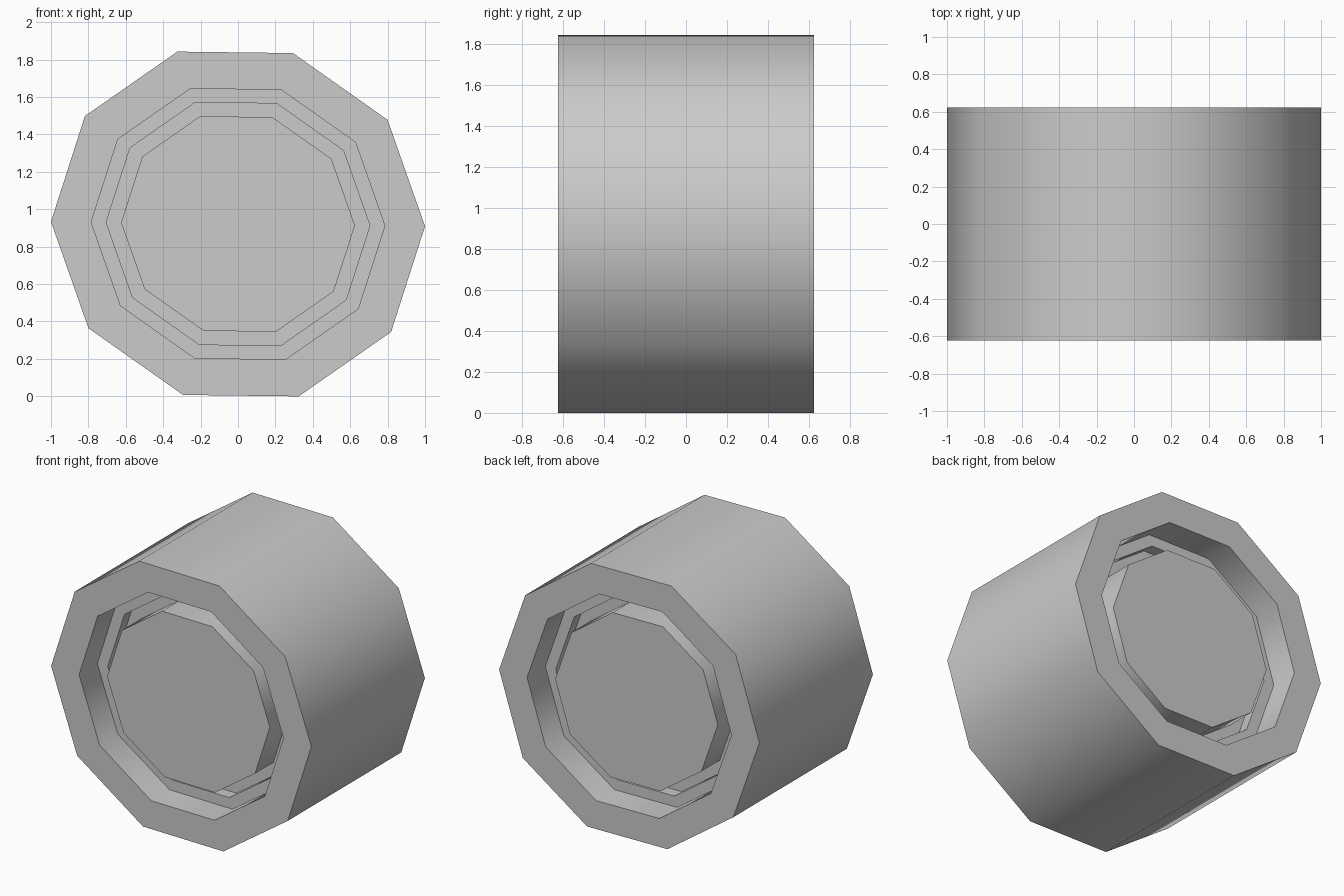
import bpy, bmesh, math

if "Cube" in bpy.data.objects:
    bpy.data.objects.remove(bpy.data.objects["Cube"])

SIDES = 10
CZ = 0.921       # height of the axle
HW = 0.623       # half width of the tyre


def rim_point(r, y, i):
    """Corner of the slightly squashed and skewed decagon."""
    a = 2 * math.pi * i / SIDES
    x, z = r * math.cos(a), r * math.sin(a)
    return (x - 0.016 * z, y, 0.965 * z - 0.0125 * x + CZ)


def lathe(name, profile, closed):
    """Sweep (radius, y) points around the axle; cap the ends when not closed."""
    bm = bmesh.new()
    rings = [[bm.verts.new(rim_point(r, y, i)) for i in range(SIDES)] for r, y in profile]
    pairs = list(zip(rings, rings[1:]))
    if closed:
        pairs.append((rings[-1], rings[0]))
    for a, b in pairs:
        for i in range(SIDES):
            j = (i + 1) % SIDES
            bm.faces.new((a[i], a[j], b[j], b[i]))
    if not closed:
        bm.faces.new(rings[0])
        bm.faces.new(rings[-1])
    bmesh.ops.recalc_face_normals(bm, faces=bm.faces[:])
    me = bpy.data.meshes.new(name)
    bm.to_mesh(me)
    bm.free()
    ob = bpy.data.objects.new(name, me)
    bpy.context.collection.objects.link(ob)
    bpy.ops.object.select_all(action='DESELECT')
    ob.select_set(True)
    bpy.context.view_layer.objects.active = ob
    bpy.ops.object.shade_smooth_by_angle(angle=math.radians(40))
    return ob


# Whole wheel as one surface: tyre, recessed ledge, groove and raised hub disc
half = [
    (0.625, HW - 0.08),   # hub face
    (0.625, HW - 0.28),   # groove floor, inner
    (0.705, HW - 0.28),   # groove floor, outer
    (0.705, HW - 0.20),   # ledge, inner
    (0.785, HW - 0.20),   # ledge, outer
    (0.785, HW),          # tyre side, inner
    (1.0, HW),            # tyre tread edge
]
profile = [(r, -y) for r, y in half] + half[::-1]
lathe("wheel", profile, closed=False)
